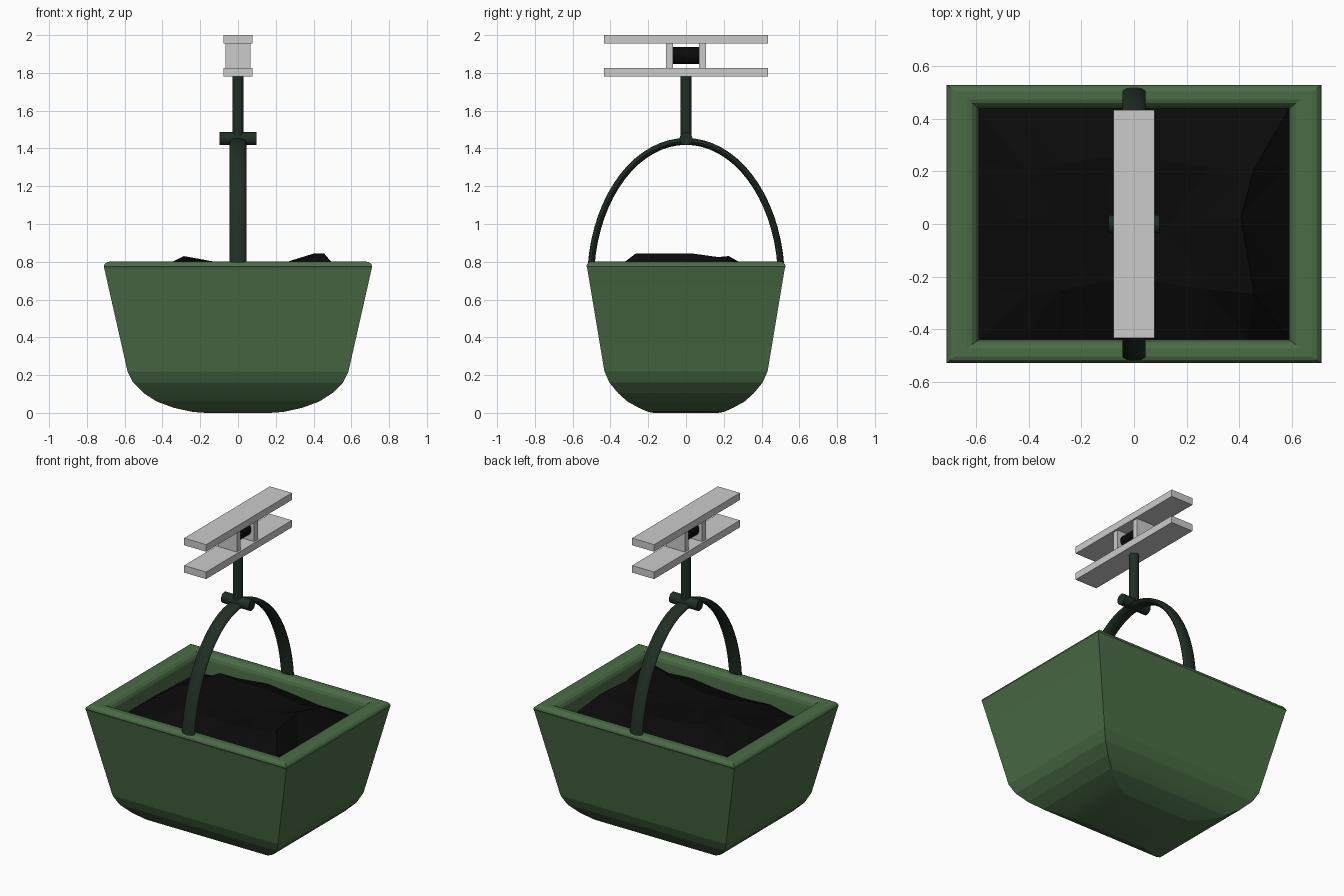
import bpy, bmesh, math
from mathutils import Vector

if "Cube" in bpy.data.objects:
    bpy.data.objects.remove(bpy.data.objects["Cube"])


def material(name, rgb):
    m = bpy.data.materials.new(name)
    m.diffuse_color = (*rgb, 1)
    m.use_nodes = True
    m.node_tree.nodes["Principled BSDF"].inputs["Base Color"].default_value = m.diffuse_color
    return m


GREEN = material("green_paint", (0.07, 0.15, 0.062))
DARK = material("dark_green_metal", (0.014, 0.028, 0.017))
BLACK = material("black", (0.003, 0.003, 0.003))


def make(name, verts, faces, mat=None, smooth=None):
    me = bpy.data.meshes.new(name)
    me.from_pydata(verts, [], faces)
    bm = bmesh.new()
    bm.from_mesh(me)
    bmesh.ops.recalc_face_normals(bm, faces=bm.faces)
    bm.to_mesh(me)
    bm.free()
    ob = bpy.data.objects.new(name, me)
    bpy.context.collection.objects.link(ob)
    if mat:
        me.materials.append(mat)
    if smooth:
        bpy.ops.object.select_all(action='DESELECT')
        bpy.context.view_layer.objects.active = ob
        ob.select_set(True)
        bpy.ops.object.shade_smooth_by_angle(angle=math.radians(smooth))
    return ob


def loft(name, rings, mat, smooth=None):
    """Skin a list of equal-length closed rings and cap both ends."""
    n = len(rings[0])
    verts = [v for r in rings for v in r]
    faces = [(i * n + j, i * n + (j + 1) % n, (i + 1) * n + (j + 1) % n, (i + 1) * n + j)
             for i in range(len(rings) - 1) for j in range(n)]
    faces += [tuple(range(n)), tuple(range(len(verts) - n, len(verts)))]
    return make(name, verts, faces, mat, smooth)


def rod(name, start, end, r, mat, n=24):
    a, b = Vector(start), Vector(end)
    q = (b - a).to_track_quat('Z', 'Y')
    ring = [q @ Vector((r * math.cos(2 * math.pi * k / n), r * math.sin(2 * math.pi * k / n), 0))
            for k in range(n)]
    return loft(name, [[a + p for p in ring], [b + p for p in ring]], mat, 40)


def box(name, x, y0, y1, z0, z1):
    return loft(name, [[(-x, y0, z), (x, y0, z), (x, y1, z), (-x, y1, z)] for z in (z0, z1)], None)


# Bucket: half width, half depth and height of each rectangular ring
profile = [(.17, .17, 0), (.24, .20, .005), (.34, .25, .027), (.43, .31, .06), (.50, .36, .105),
           (.555, .405, .16), (.585, .432, .22), (.708, .523, .765)]
rim = [(0, .775), (.04, .787), (.13, .797), (.28, .802), (.62, .802), (.78, .797),
       (.9, .785), (.97, .768), (1, .745)]
for t, z in rim:
    profile.append((.711 - .123 * t, .527 - .088 * t, z))
profile += [(.588, .439, .60), (.50, .36, .25), (.40, .28, .12)]
loft("bucket", [[(-x, -y, z), (x, -y, z), (x, y, z), (-x, y, z)] for x, y, z in profile], GREEN, 12)

# Coal heap: rough faceted height field
xs = [-.588, -.43, -.29, -.10, .10, .27, .43, .588]
ys = [-.439, -.24, 0, .23, .439]
heights = [[.68, .67, .70, .69, .70, .72, .71, .68],
           [.69, .73, .79, .78, .78, .80, .845, .69],
           [.69, .78, .81, .78, .77, .80, .845, .70],
           [.68, .77, .83, .80, .80, .79, .82, .69],
           [.67, .68, .71, .73, .71, .69, .69, .67]]
verts, faces = [], []
for j, y in enumerate(ys):
    for i, x in enumerate(xs):
        inner = 0 < i < 7 and 0 < j < 4
        jig = .025 * math.sin(5 * i + 3 * j) if inner else 0
        verts.append((x + jig, y - jig, heights[j][i]))
for j in range(4):
    for i in range(7):
        a, b, c, d = j * 8 + i, j * 8 + i + 1, j * 8 + i + 9, j * 8 + i + 8
        # triangles split towards the middle, giving diagonal creases
        faces += [(a, b, c), (a, c, d)] if (i < 4) == (j < 2) else [(a, b, d), (b, c, d)]
make("coal", verts, faces, BLACK)

# Arched handle: oval section swept along a half ellipse
rings = []
t0 = math.asin(.08 / .737)
for k in range(33):
    t = t0 + (math.pi - 2 * t0) * k / 32
    centre = Vector((0, .505 * math.cos(t), .70 + .737 * math.sin(t)))
    normal = Vector((0, math.cos(t) / .505, math.sin(t) / .737)).normalized()
    rings.append([centre + normal * (.018 * math.sin(u)) + Vector((.044 * math.cos(u), 0, 0))
                  for u in (2 * math.pi * s / 16 for s in range(16))])
loft("handle", rings, DARK, 50)

# Hanger rod and cross pin
rod("hanger_rod", (0, 0, 1.45), (0, 0, 1.80), .03, DARK)
rod("cross_pin", (-.097, 0, 1.452), (.097, 0, 1.452), .034, DARK)

# Overhead rail: two plates, two webs and a roller between them
box("rail_bottom", .078, -.433, .433, 1.78, 1.825)
box("rail_top", .078, -.433, .433, 1.955, 2.0)
for side, y in (("front", -.0875), ("back", .0875)):
    box("rail_web_" + side, .066, y - .019, y + .019, 1.825, 1.955)
rod("roller", (0, -.07, 1.893), (0, .07, 1.893), .045, BLACK)
